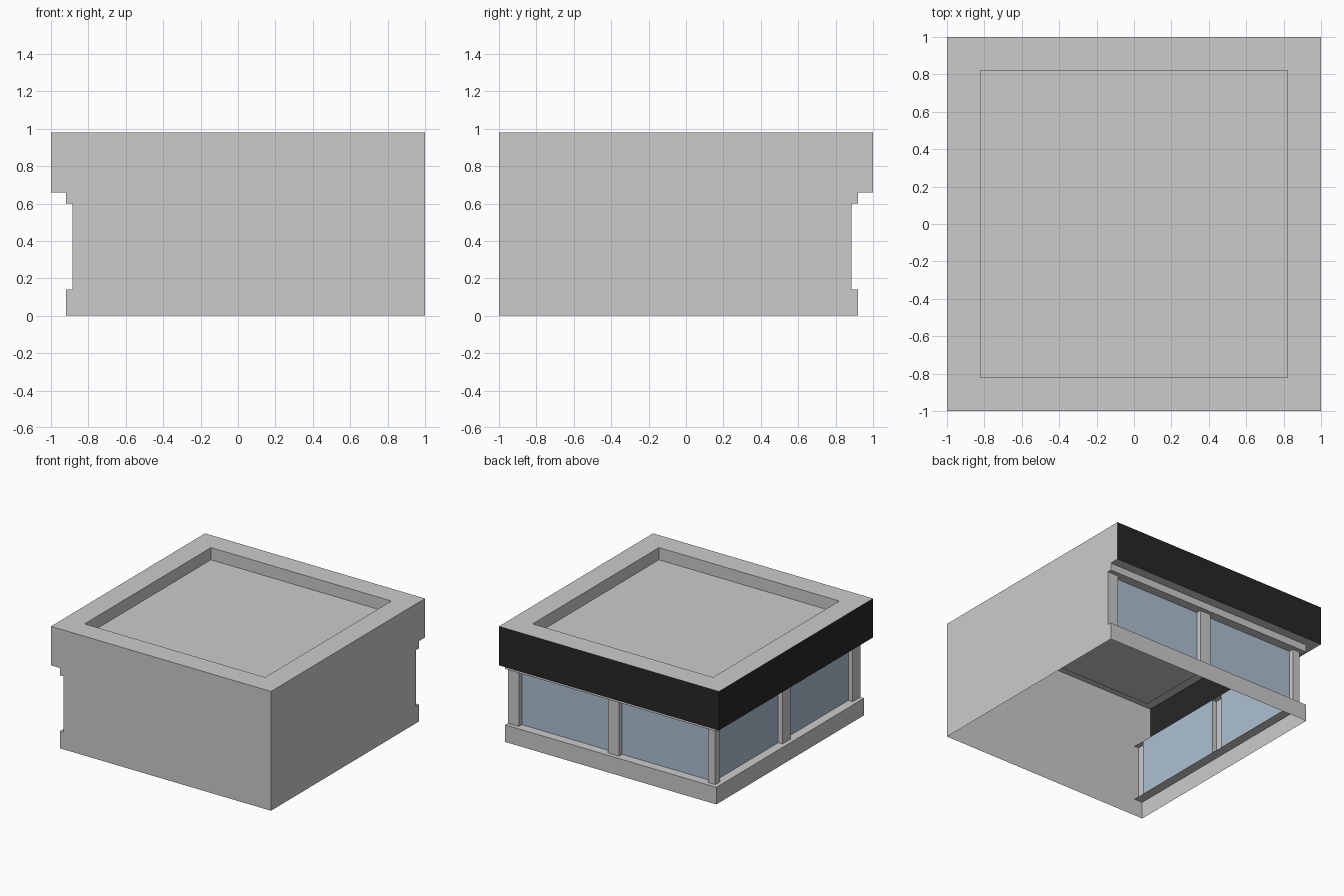
import bpy

if "Cube" in bpy.data.objects:
    bpy.data.objects.remove(bpy.data.objects["Cube"])

WALL, SILL, POST, PANE = 1.0, 0.92, 0.885, 0.845
Z_SILL, Z_HEAD, Z_EAVE, Z_TOP, Z_ROOF = 0.14, 0.60, 0.66, 0.98, 0.88


def material(name, color):
    m = bpy.data.materials.new(name)
    m.diffuse_color = color
    m.use_nodes = True
    m.node_tree.nodes["Principled BSDF"].inputs["Base Color"].default_value = m.diffuse_color
    return m


def make(name, verts, faces, mat=None):
    me = bpy.data.meshes.new(name)
    me.from_pydata(verts, [], faces)
    me.update()
    ob = bpy.data.objects.new(name, me)
    bpy.context.collection.objects.link(ob)
    if mat:
        me.materials.append(mat)
    return ob


def sweep(name, profile, mat=None):
    """Run an (offset, z) profile along the back side, then the left side."""
    verts = [v for d, z in profile
             for v in ((1, d, z), (-d, d, z), (-d, -1, z))]
    faces = [(3 * r + i, 3 * r + i + 1, 3 * r + i + 4, 3 * r + i + 3)
             for r in range(len(profile) - 1) for i in range(2)]
    return make(name, verts, faces, mat)


def strips(name, segments, mat=None):
    """Upright panels over plan segments, between sill and head."""
    verts, faces = [], []
    for a, b in segments:
        n = len(verts)
        verts += [(*a, Z_SILL), (*b, Z_SILL), (*b, Z_HEAD), (*a, Z_HEAD)]
        faces.append((n, n + 1, n + 2, n + 3))
    return make(name, verts, faces, mat)


glass = material("glass", (0.42, 0.53, 0.65, 1))
black = material("black_trim", (0.02, 0.02, 0.02, 1))

# Base course, window head and dark parapet band on the open sides
sweep("base_course", [(SILL, 0), (SILL, Z_SILL), (PANE, Z_SILL)])
sweep("window_head", [(PANE, Z_HEAD), (SILL, Z_HEAD), (SILL, Z_EAVE), (WALL, Z_EAVE)])
sweep("parapet_band", [(WALL, Z_EAVE), (WALL, Z_TOP)], black)

# Zig-zag plan of posts and panes, mirrored across the corner diagonal
half = [(1, POST), (0.9, POST), (0.9, PANE), (0.09, PANE), (0.09, POST),
        (-0.01, POST), (-0.01, PANE), (-0.82, PANE), (-0.82, POST), (-POST, POST)]
plan = half + [(-y, -x) for x, y in reversed(half[:-1])]
segments = list(zip(plan, plan[1:]))


def is_pane(s):
    (ax, ay), (bx, by) = s
    return abs(ax - bx) + abs(ay - by) > 0.5


strips("window_panes", [s for s in segments if is_pane(s)], glass)
strips("window_posts", [s for s in segments if not is_pane(s)])

# Plain front and right walls with the stepped outline
outline = [(-1, 0), (SILL, 0), (SILL, Z_SILL), (POST, Z_SILL), (POST, Z_HEAD),
           (SILL, Z_HEAD), (SILL, Z_EAVE), (WALL, Z_EAVE), (WALL, Z_TOP), (-1, Z_TOP)]
ids = list(range(len(outline)))
make("right_wall", [(1, d, z) for d, z in outline], [ids])
make("front_wall", [(-d, -1, z) for d, z in outline], [ids[::-1]])

# Roof rim with a sunken deck
rings = [(1, Z_TOP), (0.82, Z_TOP), (0.82, Z_ROOF)]
verts = [(sx * r, sy * r, z) for r, z in rings
         for sx, sy in ((1, 1), (-1, 1), (-1, -1), (1, -1))]
faces = [(4 * k + i, 4 * k + (i + 1) % 4, 4 * k + 4 + (i + 1) % 4, 4 * k + 4 + i)
         for k in range(2) for i in range(4)]
make("roof", verts, faces + [(8, 9, 10, 11)])
